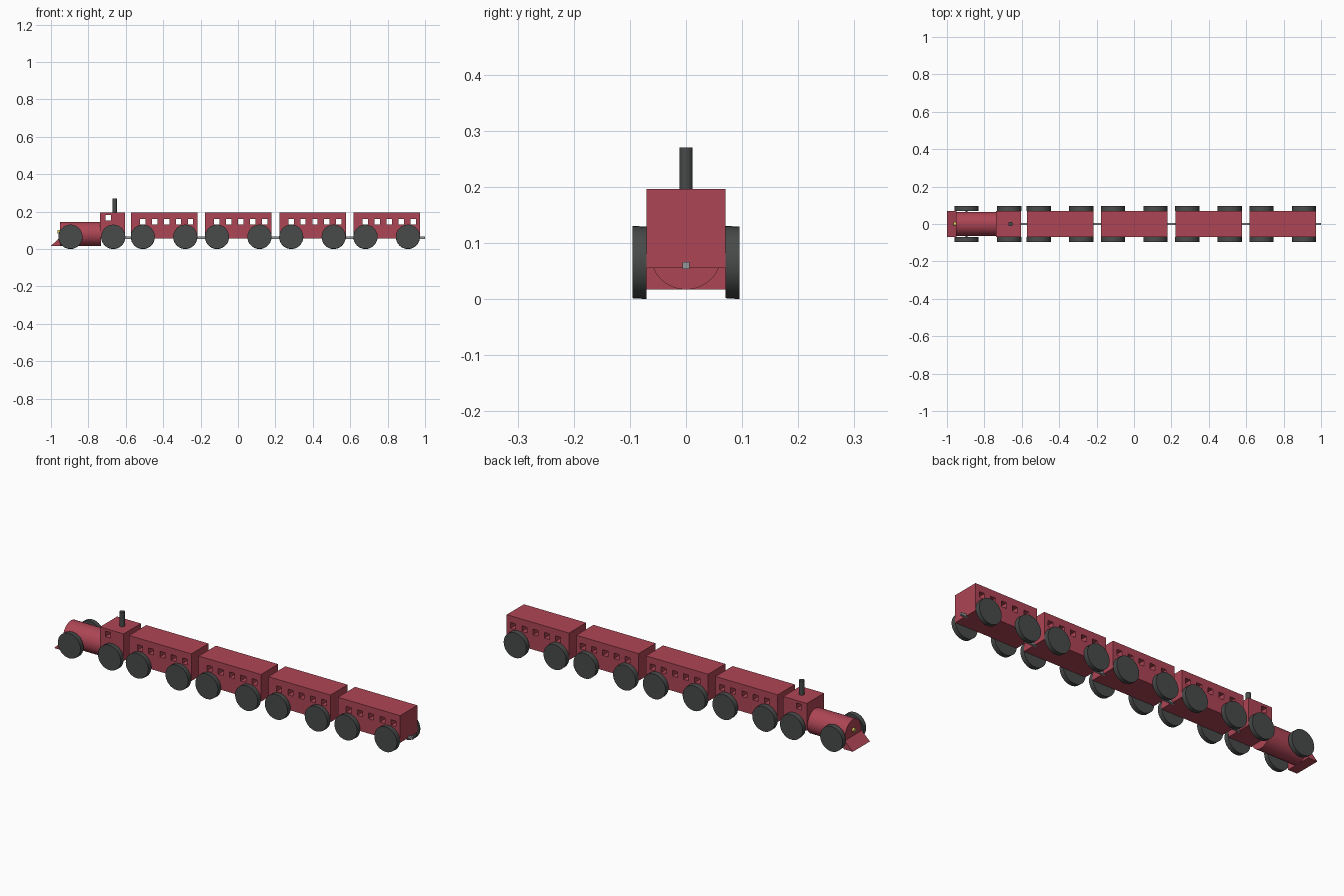
import bpy, bmesh
from math import pi
from mathutils import Matrix

if "Cube" in bpy.data.objects:
    bpy.data.objects.remove(bpy.data.objects["Cube"])


def material(name, rgb):
    m = bpy.data.materials.new(name)
    m.diffuse_color = (*rgb, 1)
    m.use_nodes = True
    m.node_tree.nodes["Principled BSDF"].inputs["Base Color"].default_value = m.diffuse_color
    return m


RED = material("red_paint", (0.42, 0.06, 0.09))
DARK = material("dark_metal", (0.065, 0.068, 0.068))
STEEL = material("steel", (0.3, 0.31, 0.32))
YELLOW = material("lamp_yellow", (0.7, 0.6, 0.1))


def finish(name, bm, mat, smooth=False):
    bmesh.ops.recalc_face_normals(bm, faces=bm.faces)
    me = bpy.data.meshes.new(name)
    bm.to_mesh(me)
    bm.free()
    ob = bpy.data.objects.new(name, me)
    bpy.context.collection.objects.link(ob)
    if mat:
        me.materials.append(mat)
    bpy.ops.object.select_all(action='DESELECT')
    ob.select_set(True)
    bpy.context.view_layer.objects.active = ob
    if smooth:
        bpy.ops.object.shade_smooth_by_angle(angle=pi / 6)
    return ob


def add_box(bm, x0, x1, y0, y1, z0, z1):
    m = Matrix.Translation(((x0 + x1) / 2, (y0 + y1) / 2, (z0 + z1) / 2))
    bmesh.ops.create_cube(bm, size=1, matrix=m @ Matrix.Diagonal((x1 - x0, y1 - y0, z1 - z0, 1)))


def box(name, *dims, mat):
    bm = bmesh.new()
    add_box(bm, *dims)
    return finish(name, bm, mat)


def cylinder(name, centre, radius, length, axis, mat, sides=32, shear=0):
    rot = {'X': Matrix.Rotation(pi / 2, 4, 'Y'), 'Y': Matrix.Rotation(pi / 2, 4, 'X'),
           'Z': Matrix.Identity(4)}[axis]
    bm = bmesh.new()
    bmesh.ops.create_cone(bm, cap_ends=True, segments=sides, radius1=radius, radius2=radius,
                          depth=length, matrix=Matrix.Translation(centre) @ rot)
    for v in bm.verts:
        v.co.z -= shear * (v.co.y - centre[1])
    return finish(name, bm, mat, True)


def body(name, x0, x1, windows, wz):
    """Box with square window openings cut straight through."""
    ob = box(name, x0, x1, -0.07, 0.07, 0.056, 0.196, mat=RED)
    bm = bmesh.new()
    for wx in windows:
        add_box(bm, wx - 0.0145, wx + 0.0145, -0.2, 0.2, wz - 0.0145, wz + 0.0145)
    cutter = finish("window_cutter", bm, None)
    cutter.hide_render = True
    mod = ob.modifiers.new("windows", 'BOOLEAN')
    mod.operation, mod.solver, mod.object = 'DIFFERENCE', 'EXACT', cutter
    bpy.context.view_layer.objects.active = ob
    bpy.ops.object.modifier_apply(modifier=mod.name)
    bpy.data.objects.remove(cutter)


def wheelset(name, x):
    cylinder(name + "_axle", (x, 0, 0.066), 0.006, 0.18, 'Y', DARK, 16)
    for side, y in (("left", -0.083), ("right", 0.083)):
        cylinder(f"{name}_wheel_{side}", (x, y, 0.0655), 0.0645, 0.025, 'Y', DARK, 32, 0.06)


def coupling(name, x0, x1):
    box(name, x0, x1, -0.006, 0.006, 0.054, 0.066, mat=STEEL)


# Engine: boiler, cab, chimney, lamp
cylinder("boiler", (-0.843, 0, 0.081), 0.064, 0.22, 'X', RED)
body("cab", -0.738, -0.603, [-0.693], 0.168)
cylinder("chimney", (-0.66, 0, 0.228), 0.012, 0.084, 'Z', DARK)
cylinder("headlamp", (-0.957, 0, 0.092), 0.01, 0.014, 'X', YELLOW, 16)

# Wedge-shaped front guard
bm = bmesh.new()
face = bm.faces.new([bm.verts.new((x, -0.07, z)) for x, z in
                     ((-1, 0.017), (-0.948, 0.017), (-0.948, 0.066))])
new = bmesh.ops.extrude_face_region(bm, geom=[face])["geom"]
bmesh.ops.translate(bm, vec=(0, 0.14, 0), verts=[v for v in new if isinstance(v, bmesh.types.BMVert)])
finish("front_guard", bm, RED)

wheelset("engine_front", -0.896)
wheelset("engine_rear", -0.667)
coupling("engine_coupling", -0.61, -0.565)

# Four identical carriages
for i in range(4):
    x = -0.572 + i * 0.3968
    n = f"carriage_{i + 1}"
    body(n, x, x + 0.355, [x + 0.062 + 0.064 * k for k in range(5)], 0.147)
    wheelset(n + "_front", x + 0.063)
    wheelset(n + "_rear", x + 0.29)
    coupling(n + "_coupling", x + 0.34, 1.0 if i == 3 else x + 0.41)
